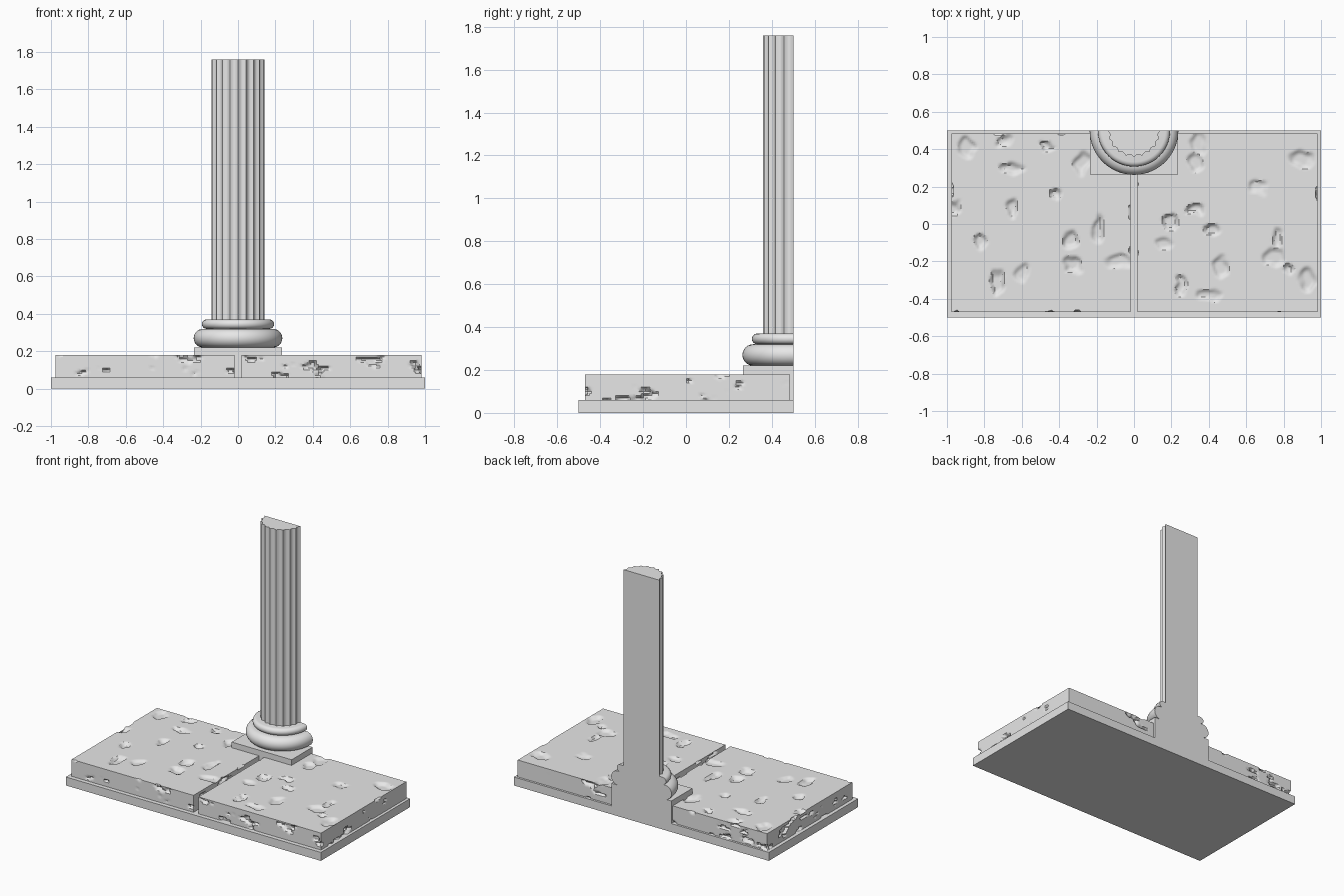
import bpy, bmesh, math, random
from mathutils import Vector, noise

if "Cube" in bpy.data.objects:
    bpy.data.objects.remove(bpy.data.objects["Cube"])

GREY = (0.8, 0.8, 0.8, 1)
stone = bpy.data.materials.new("grey stone")
stone.use_nodes = True
stone.diffuse_color = GREY
stone.node_tree.nodes["Principled BSDF"].inputs["Base Color"].default_value = GREY


def finish(name, bm, angle=30):
    bmesh.ops.recalc_face_normals(bm, faces=bm.faces[:])
    mesh = bpy.data.meshes.new(name)
    bm.to_mesh(mesh)
    bm.free()
    mesh.materials.append(stone)
    obj = bpy.data.objects.new(name, mesh)
    bpy.context.collection.objects.link(obj)
    bpy.ops.object.select_all(action='DESELECT')
    obj.select_set(True)
    bpy.context.view_layer.objects.active = obj
    bpy.ops.object.shade_smooth_by_angle(angle=math.radians(angle))
    return obj


def box_mesh(low, high):
    low, high = Vector(low), Vector(high)
    bm = bmesh.new()
    bmesh.ops.create_cube(bm, size=1)
    for v in bm.verts:
        v.co = (low + high) / 2 + v.co * (high - low)
    return bm


def half_lathe(name, profile, steps, flute=0.0, angle=30):
    """Front half of a turned shape, with a flat back on y = 0.5."""
    bm = bmesh.new()
    rings = []
    for r, z in profile:
        ring = []
        for i in range(steps + 1):
            a = math.pi * (1 + i / steps)
            rr = r - flute * abs(math.sin(10 * a))
            ring.append(bm.verts.new((rr * math.cos(a), 0.5 + rr * math.sin(a), z)))
        rings.append(ring)
    for a, b in zip(rings, rings[1:]):
        for i in range(steps):
            bm.faces.new((a[i], a[i + 1], b[i + 1], b[i]))
    bm.faces.new(rings[0])
    bm.faces.new(rings[-1])
    bm.faces.new([r[0] for r in rings] + [r[-1] for r in reversed(rings)])
    return finish(name, bm, angle)


def bulge(radius, z, thick, count):
    """Half-round moulding profile, from bottom to top."""
    arc = [math.pi * (i / count - 0.5) for i in range(count + 1)]
    return [(radius - thick + thick * math.cos(a), z + thick * math.sin(a)) for a in arc]


def worn_slab(name, low, high, dents, seed):
    """Finely divided block with dents in its top and chips in its sides."""
    random.seed(seed)
    low, high = Vector(low), Vector(high)
    bm = box_mesh(low, high)
    for axis in range(3):
        along = [e for e in bm.edges
                 if abs((e.verts[0].co - e.verts[1].co).normalized()[axis]) > 0.9]
        cuts = int((high - low)[axis] / 0.01) - 1
        bmesh.ops.subdivide_edges(bm, edges=along, cuts=cuts, use_grid_fill=True)
    pits = [(Vector((x / 100, y / 100)), random.uniform(0.035, 0.06),
             random.uniform(0.012, 0.022), random.uniform(0.6, 1.5)) for x, y in dents]
    for v in bm.verts:
        p = v.co.copy()
        move = Vector()
        # dents in the top
        if p.z > high.z - 1e-4:
            warp = noise.noise_vector(p * 18 + Vector((seed, 0, 0))) * 0.025
            for centre, radius, depth, stretch in pits:
                dx, dy = p.x + warp.x - centre.x, p.y + warp.y - centre.y
                d = math.hypot(dx * stretch, dy / stretch) / radius
                if d < 1:
                    move.z = min(move.z, -depth * min(1, 1.5 * (1 - d * d)))
        # flat, ragged chips in the sides
        for axis in (0, 1):
            for limit, inward in ((low[axis], 1), (high[axis], -1)):
                if abs(p[axis] - limit) < 1e-4:
                    q = Vector((p.x * 9, p.y * 9, p.z * 22 + seed))
                    n = noise.noise(q) + 0.35 * noise.noise(q * 3)
                    move[axis] += inward * 0.02 * max(0, min(1, (n - 0.34) * 6))
        v.co = p + move
    return finish(name, bm, 35)


# Ground plate and paving slabs
finish("base_plate", box_mesh((-1, -0.5, 0), (1, 0.5, 0.06)))
right_dents = [(-70, 44), (-66, 30), (-47, 42), (-42, 16), (-28, 33), (-65, 9),
               (-35, -8), (-82, -9), (-60, -27), (-73, -31), (-33, -22),
               (-19, -3), (-8, -20), (-96, 9), (-90, 41)]
left_dents = [(33, 8), (66, 20), (34, 43), (33, 33), (41, -3), (16, -10), (20, 1),
              (77, -7), (82, -25), (47, -23), (25, -33), (40, -38), (90, 35),
              (93, -30), (75, -17)]
worn_slab("right_paving_slab", (-0.975, -0.47, 0.06), (-0.02, 0.485, 0.18), right_dents, 3)
worn_slab("left_paving_slab", (0.02, -0.47, 0.06), (0.98, 0.485, 0.18), left_dents, 8)

# Half column: plinth, rounded base mouldings, fluted shaft
finish("column_plinth", box_mesh((-0.235, 0.265, 0.06), (0.235, 0.5, 0.22)))
half_lathe("lower_moulding", bulge(0.237, 0.27, 0.05, 12), 40, angle=40)
half_lathe("upper_moulding", bulge(0.193, 0.345, 0.025, 8), 40, angle=40)
half_lathe("fluted_shaft", [(0.142, 0.36), (0.142, 1.76)], 60, flute=0.012, angle=25)
